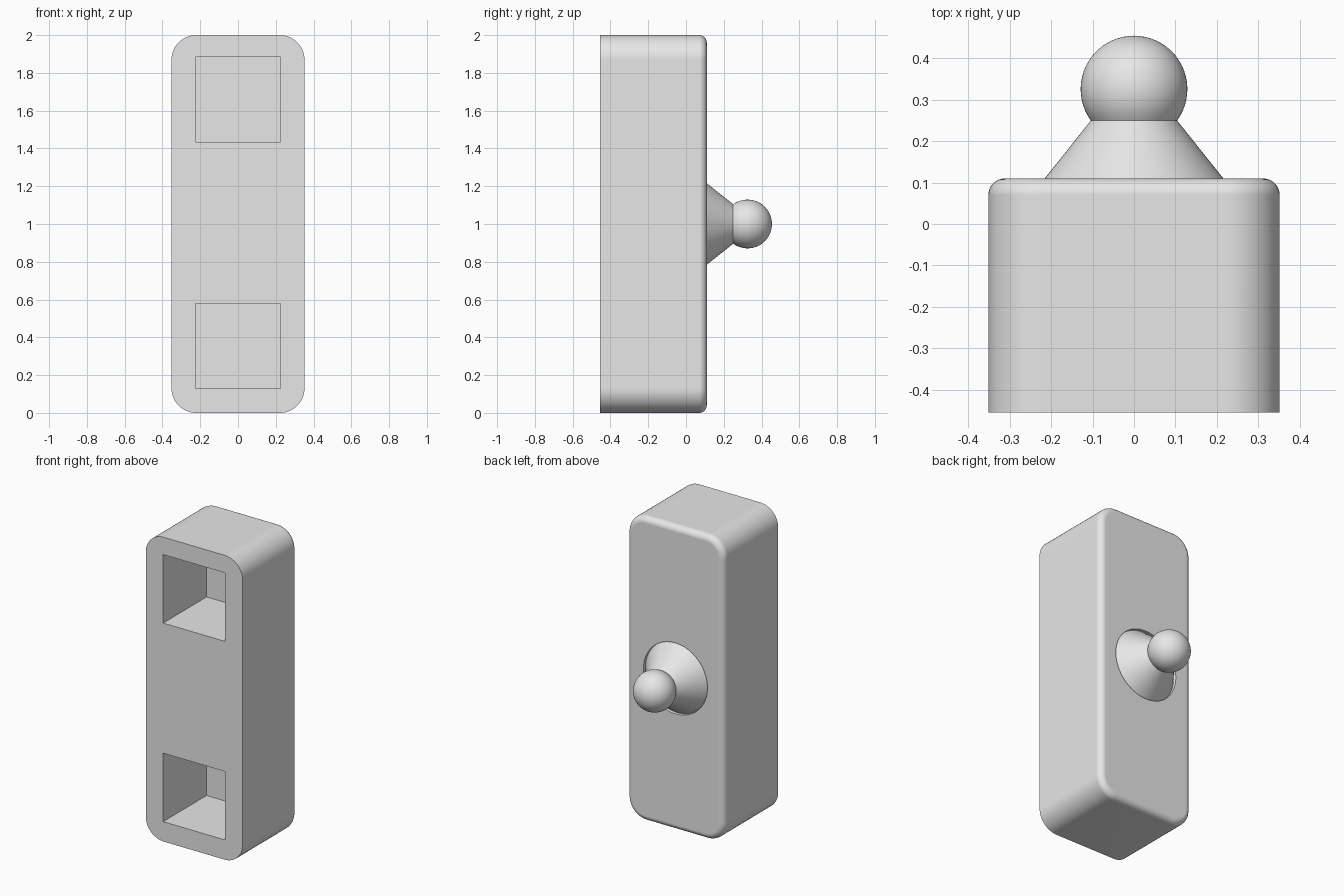
import bpy, bmesh, math
from mathutils import Matrix

if "Cube" in bpy.data.objects:
    bpy.data.objects.remove(bpy.data.objects["Cube"], do_unlink=True)

FRONT, BACK = -0.455, 0.11
HALF_W, HEIGHT = 0.352, 2.0
MID_Z = HEIGHT / 2

grey = bpy.data.materials.new("plain_grey")
grey.use_nodes = True
colour = (0.8, 0.8, 0.8, 1)
grey.diffuse_color = colour
grey.node_tree.nodes["Principled BSDF"].inputs["Base Color"].default_value = colour


def add_object(name, bm):
    bmesh.ops.recalc_face_normals(bm, faces=bm.faces)
    mesh = bpy.data.meshes.new(name)
    bm.to_mesh(mesh)
    bm.free()
    mesh.materials.append(grey)
    ob = bpy.data.objects.new(name, mesh)
    bpy.context.collection.objects.link(ob)
    return ob


def box(x, y0, y1, z0, z1):
    bm = bmesh.new()
    bmesh.ops.create_cube(bm, size=1)
    for v in bm.verts:
        v.co.x *= 2 * x
        v.co.y = y1 if v.co.y > 0 else y0
        v.co.z = z1 if v.co.z > 0 else z0
    return bm


def activate(ob):
    bpy.ops.object.select_all(action='DESELECT')
    ob.select_set(True)
    bpy.context.view_layer.objects.active = ob


def smooth(ob, degrees):
    activate(ob)
    bpy.ops.object.shade_smooth_by_angle(angle=math.radians(degrees))


def cut(ob, cutter):
    cutter.hide_render = True
    mod = ob.modifiers.new("cut", 'BOOLEAN')
    mod.operation, mod.solver, mod.object = 'DIFFERENCE', 'EXACT', cutter
    activate(ob)
    bpy.ops.object.modifier_apply(modifier=mod.name)
    bpy.data.objects.remove(cutter, do_unlink=True)


# Body: block with rounded corners and a softened back rim
bm = box(HALF_W, FRONT, BACK, 0, HEIGHT)
corners = [e for e in bm.edges if abs(e.verts[0].co.y - e.verts[1].co.y) > 0.1]
bmesh.ops.bevel(bm, geom=corners, offset=0.13, segments=12, profile=0.5, affect='EDGES')
rim = [e for e in bm.edges if all(v.co.y > BACK - 0.001 for v in e.verts)]
bmesh.ops.bevel(bm, geom=rim, offset=0.04, segments=8, profile=0.5, affect='EDGES')
body = add_object("body", bm)

# Square pockets in the front
for z in (0.355, 1.66):
    cut(body, add_object("pocket_cutter", box(0.225, FRONT - 0.1, FRONT + 0.45, z - 0.225, z + 0.225)))

# Shallow round seat in the back
bm = bmesh.new()
bmesh.ops.create_cone(bm, cap_ends=True, segments=64, radius1=0.233, radius2=0.233, depth=0.1,
                      matrix=Matrix.Translation((0, BACK + 0.03, MID_Z)) @ Matrix.Rotation(math.pi / 2, 4, 'X'))
cut(body, add_object("seat_cutter", bm))
smooth(body, 30)
normals = body.modifiers.new("clean_shading", 'WEIGHTED_NORMAL')
normals.keep_sharp = True

# Knob: flared stem and ball as one turned profile
BALL_Y, BALL_R, NECK_Y = 0.326, 0.129, 0.25
start = math.acos((NECK_Y - BALL_Y) / BALL_R)
STEPS = 20
profile = [(0, BACK - 0.02), (0.232, BACK - 0.02)]
for i in range(STEPS + 1):
    a = start * (1 - i / STEPS)
    profile.append((BALL_R * math.sin(a), BALL_Y + BALL_R * math.cos(a)))
bm = bmesh.new()
verts = [bm.verts.new((r, y, MID_Z)) for r, y in profile]
edges = [bm.edges.new(pair) for pair in zip(verts, verts[1:])]
bmesh.ops.spin(bm, geom=verts + edges, cent=(0, 0, MID_Z), axis=(0, 1, 0),
               angle=math.tau, steps=64, use_duplicate=False)
bmesh.ops.remove_doubles(bm, verts=bm.verts, dist=0.0001)
smooth(add_object("ball_knob", bm), 30)
